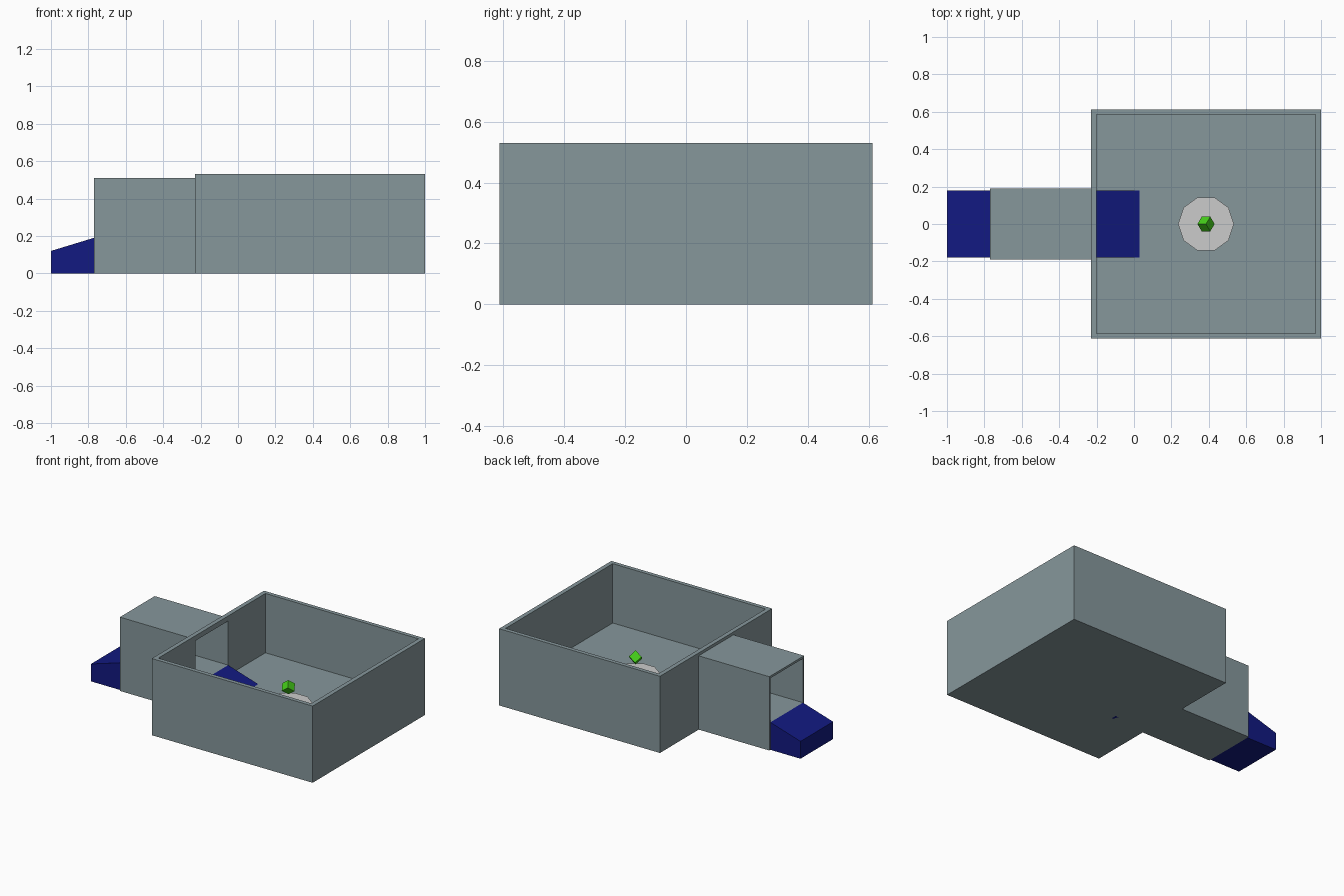
import bpy, bmesh
from math import radians
from mathutils import Matrix, Vector

if "Cube" in bpy.data.objects:
    bpy.data.objects.remove(bpy.data.objects["Cube"])


def material(name, rgb):
    m = bpy.data.materials.new(name)
    m.diffuse_color = (*rgb, 1)
    m.use_nodes = True
    m.node_tree.nodes["Principled BSDF"].inputs["Base Color"].default_value = m.diffuse_color
    return m


STONE = material("slate_grey", (0.24, 0.31, 0.33))
BLUE = material("navy_blue", (0.006, 0.01, 0.22))
GREEN = material("bright_green", (0.06, 0.62, 0.01))


def finish(name, bm, mat=None):
    bmesh.ops.recalc_face_normals(bm, faces=bm.faces)
    me = bpy.data.meshes.new(name)
    bm.to_mesh(me)
    bm.free()
    ob = bpy.data.objects.new(name, me)
    bpy.context.collection.objects.link(ob)
    if mat:
        me.materials.append(mat)
    return ob


def box(name, x, y, z, mat=None):
    bm = bmesh.new()
    size = [b - a for a, b in (x, y, z)]
    mid = [(a + b) / 2 for a, b in (x, y, z)]
    bmesh.ops.create_cube(bm, size=1, matrix=Matrix.Translation(mid) @ Matrix.Diagonal((*size, 1)))
    return finish(name, bm, mat)


def carve(target, cutter):
    mod = target.modifiers.new("carve", 'BOOLEAN')
    mod.operation = 'DIFFERENCE'
    mod.solver = 'EXACT'
    mod.object = cutter
    cutter.hide_render = True
    cutter.hide_viewport = True


def ramp(name, low_x, high_x):
    # side profile extruded across the passage width
    bm = bmesh.new()
    profile = [(low_x, 0), (high_x, 0), (high_x, HALL_FLOOR), (low_x, ROOM_FLOOR)]
    face = bm.faces.new([bm.verts.new((x, -0.178, z)) for x, z in profile])
    out = bmesh.ops.extrude_face_region(bm, geom=[face])
    verts = [v for v in out["geom"] if isinstance(v, bmesh.types.BMVert)]
    bmesh.ops.translate(bm, verts=verts, vec=(0, 0.356, 0))
    return finish(name, bm, BLUE)


ROOM_FLOOR, HALL_FLOOR = 0.12, 0.19

# Open-topped square room and roofed entrance passage
room = box("room", (-0.23, 1), (-0.613, 0.613), (0, 0.53), STONE)
passage = box("passage", (-0.77, -0.23), (-0.19, 0.19), (0, 0.51), STONE)
cavity = box("room_cutter", (-0.2, 0.97), (-0.585, 0.585), (ROOM_FLOOR, 0.8))
tunnel = box("passage_cutter", (-0.9, -0.1), (-0.178, 0.178), (HALL_FLOOR, 0.495))
carve(room, cavity)
carve(room, tunnel)
carve(passage, tunnel)

# Ramps outside and inside the doorway
ramp("outer_ramp", -1.0, -0.77)
ramp("inner_ramp", 0.03, -0.2)

# Ten-sided pedestal
bm = bmesh.new()
bmesh.ops.create_cone(bm, cap_ends=True, segments=10, radius1=0.149, radius2=0.149, depth=0.035,
                      matrix=Matrix.Translation((0.385, 0, ROOM_FLOOR + 0.0175))
                      @ Matrix.Rotation(radians(90), 4, 'Z'))
finish("pedestal", bm)

# Floating cube balanced on its corner
bm = bmesh.new()
upright = Vector((1, 1, 1)).rotation_difference(Vector((0, 0, 1))).to_matrix().to_4x4()
bmesh.ops.create_cube(bm, size=0.056, matrix=Matrix.Translation((0.385, 0, 0.262))
                      @ Matrix.Rotation(radians(15), 4, 'Z') @ upright)
finish("floating_cube", bm, GREEN)
